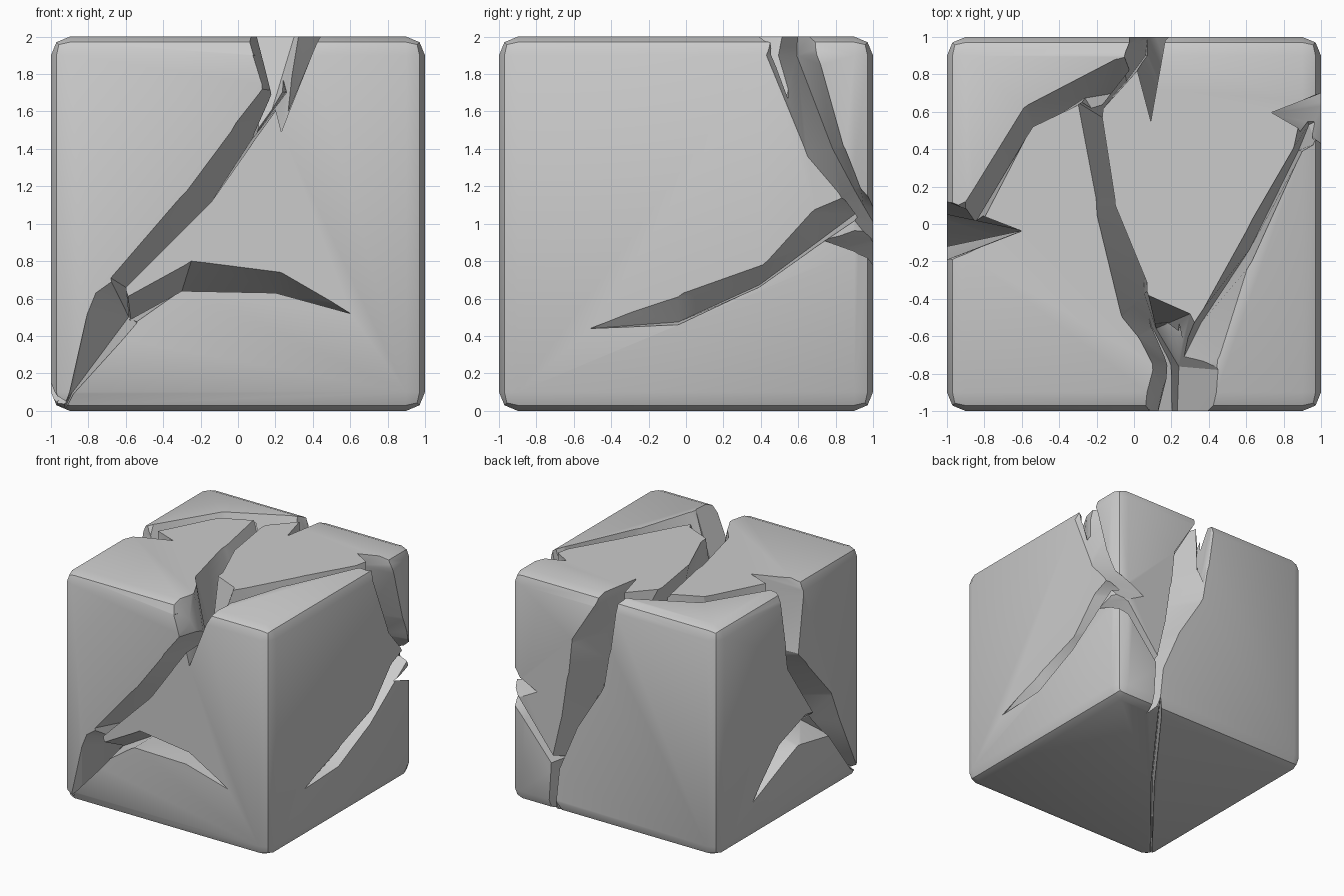
import bpy, bmesh, math
from mathutils import Vector

# Stone colour
stone = bpy.data.materials.new("stone_grey")
stone.diffuse_color = (0.6, 0.6, 0.6, 1)

# Rounded block
bm = bmesh.new()
bmesh.ops.create_cube(bm, size=2)
bmesh.ops.translate(bm, verts=bm.verts, vec=(0, 0, 1))
bmesh.ops.bevel(bm, geom=bm.edges[:], offset=0.1, segments=2, profile=0.5, affect='EDGES')
mesh = bpy.data.meshes.new("cracked_block")
bm.to_mesh(mesh)
bm.free()
mesh.materials.append(stone)
block = bpy.data.objects.new("cracked_block", mesh)
bpy.context.collection.objects.link(block)
bpy.context.view_layer.objects.active = block
block.select_set(True)

# Map face coordinates and depth to space
FACES = {
    "front": lambda u, v, d: Vector((u, -1 + d, v)),
    "back": lambda u, v, d: Vector((u, 1 - d, v)),
    "left": lambda u, v, d: Vector((-1 + d, u, v)),
    "right": lambda u, v, d: Vector((1 - d, u, v)),
    "top": lambda u, v, d: Vector((u, v, 2 - d)),
    "bottom": lambda u, v, d: Vector((u, v, d)),
}


def crack(face, stations):
    """Cut a V groove; station = edge A (u,v), edge B (u,v), depth, floor bias A to B."""
    at = FACES[face]
    bm = bmesh.new()
    rings = []
    for au, av, bu, bv, d, t in stations:
        a, b = at(au, av, 0), at(bu, bv, 0)
        f = at(au + (bu - au) * t, av + (bv - av) * t, d)
        rings.append([bm.verts.new(p) for p in (f + (a - f) * 1.12, f + (b - f) * 1.12, f)])
    for r, s in zip(rings, rings[1:]):
        for i in range(3):
            j = (i + 1) % 3
            bm.faces.new((r[i], r[j], s[j], s[i]))
    bm.faces.new(rings[0])
    bm.faces.new(rings[-1])
    bmesh.ops.triangulate(bm, faces=bm.faces[:])
    bmesh.ops.remove_doubles(bm, verts=bm.verts[:], dist=0.0005)
    bmesh.ops.recalc_face_normals(bm, faces=bm.faces[:])
    me = bpy.data.meshes.new("crack_cutter")
    bm.to_mesh(me)
    bm.free()
    me.materials.append(stone)
    cutter = bpy.data.objects.new("crack_cutter", me)
    cutter.hide_render = True
    bpy.context.collection.objects.link(cutter)
    mod = block.modifiers.new("crack", 'BOOLEAN')
    mod.operation = 'DIFFERENCE'
    mod.solver = 'EXACT'
    mod.use_self = True
    mod.object = cutter
    bpy.ops.object.modifier_apply(modifier=mod.name)
    bpy.data.objects.remove(cutter)


# Top cracks
crack("top", [(.03, -1.05, .43, -1.05, .5, .5), (.1, -.75, .45, -.78, .55, .4),
              (.02, -.6, .3, -.48, .6, .35), (-.07, -.48, .07, -.36, .65, .9),
              (-.2, .1, -.1, .1, .65, 2.4), (-.3, .65, -.17, .57, .65, 2.4),
              (-.05, .9, .09, .9, .65, .8), (0, 1.05, .13, 1.05, .6, .6)])
crack("top", [(-1.05, .08, -1.05, -.25, .4, .6), (-.9, .12, -.9, -.16, .4, .7),
              (-.59, .62, -.54, .52, .4, 1.2), (-.1, .88, -.28, .65, .45, .9),
              (.05, .92, -.2, .6, .45, .7)])
crack("top", [(.2, -.72, .43, -.88, .4, .2), (.34, -.5, .46, -.7, .4, .15),
              (.6, -.04, .63, -.2, .35, .6), (.85, .4, .9, .39, .35, .6),
              (.9, .62, .97, .44, .35, .5), (1.05, .75, 1.05, .43, .3, .5)])
# Front cracks
crack("front", [(.03, 2.1, .42, 2.1, .35, .7), (.08, 1.9, .23, 1.9, .4, .9),
                (.13, 1.72, .27, 1.7, .5, .9), (-.01, 1.54, .09, 1.45, .5, .9),
                (-.27, 1.18, -.14, 1.12, .4, 1), (-.68, .71, -.6, .66, .35, 1),
                (-.76, .63, -.54, .47, .3, .8), (-.9, .1, -.88, .09, .12, .6),
                (-.97, -.04, -.93, -.04, .1, .5)])
crack("front", [(-.7, .55, -.55, .47, .25, .8), (-.25, .8, -.3, .64, .3, 1),
                (.23, .74, .2, .63, .22, 1), (.6, .52, .6, .52, .01, .5)])
# Right side cracks
crack("right", [(.42, 2.1, .72, 2.1, .25, .6), (.43, 1.9, .7, 1.9, .28, .6),
                (.65, 1.36, .84, 1.42, .3, .7), (.83, 1.14, .93, 1.2, .3, .7),
                (.9, 1.02, .98, 1.15, .28, .6), (1.05, .8, 1.05, 1.05, .25, .5)])
crack("right", [(.84, 1.14, .92, 1.03, .28, .8), (.67, 1.06, .7, .88, .26, .9),
                (.41, .78, .39, .66, .2, .9), (-.04, .61, -.04, .46, .1, .9),
                (-.51, .44, -.51, .44, .01, .5)])
# Back cracks
crack("back", [(.17, 2.1, -.03, 2.1, .45, .4), (.17, 1.95, -.03, 1.95, .45, .4),
               (.4, 1.56, .04, 1.52, .45, .5), (.43, 1.26, .09, 1.23, .4, .5),
               (.5, .85, .35, .8, .3, .5), (.6, .43, .52, .4, .2, .5),
               (.63, -.05, .57, -.05, .12, .5)])
crack("back", [(1.05, 1.05, 1.05, .85, .28, .5), (.9, .9, .9, .78, .25, .5),
               (.57, .48, .56, .38, .18, .5)])
# Left side cracks
crack("left", [(.15, 2.1, -.23, 2.1, .4, .5), (.12, 1.9, -.19, 1.9, .4, .5),
               (.05, 1.45, -.12, 1.38, .4, .5), (.02, 1.29, -.22, 1.27, .38, .5),
               (-.37, .73, -.57, .87, .33, .5), (-.54, .5, -.69, .59, .28, .5),
               (-.84, .1, -.9, .15, .12, .5), (-1.05, -.06, -1.05, .02, .08, .5)])
crack("left", [(-.42, .78, -.56, .5, .26, .7), (-.22, .81, -.12, .58, .24, .8),
               (.15, .68, .06, .51, .18, .8), (.51, .32, .51, .32, .01, .5)])
# Hairline crack underneath
crack("bottom", [(.61, 1.05, .57, 1.05, .12, .5), (-.2, -.02, -.22, 0, .08, .5),
                 (-1.03, -1.02, -1.04, -1.01, .06, .5)])

bpy.ops.object.shade_smooth_by_angle(angle=math.radians(30))
